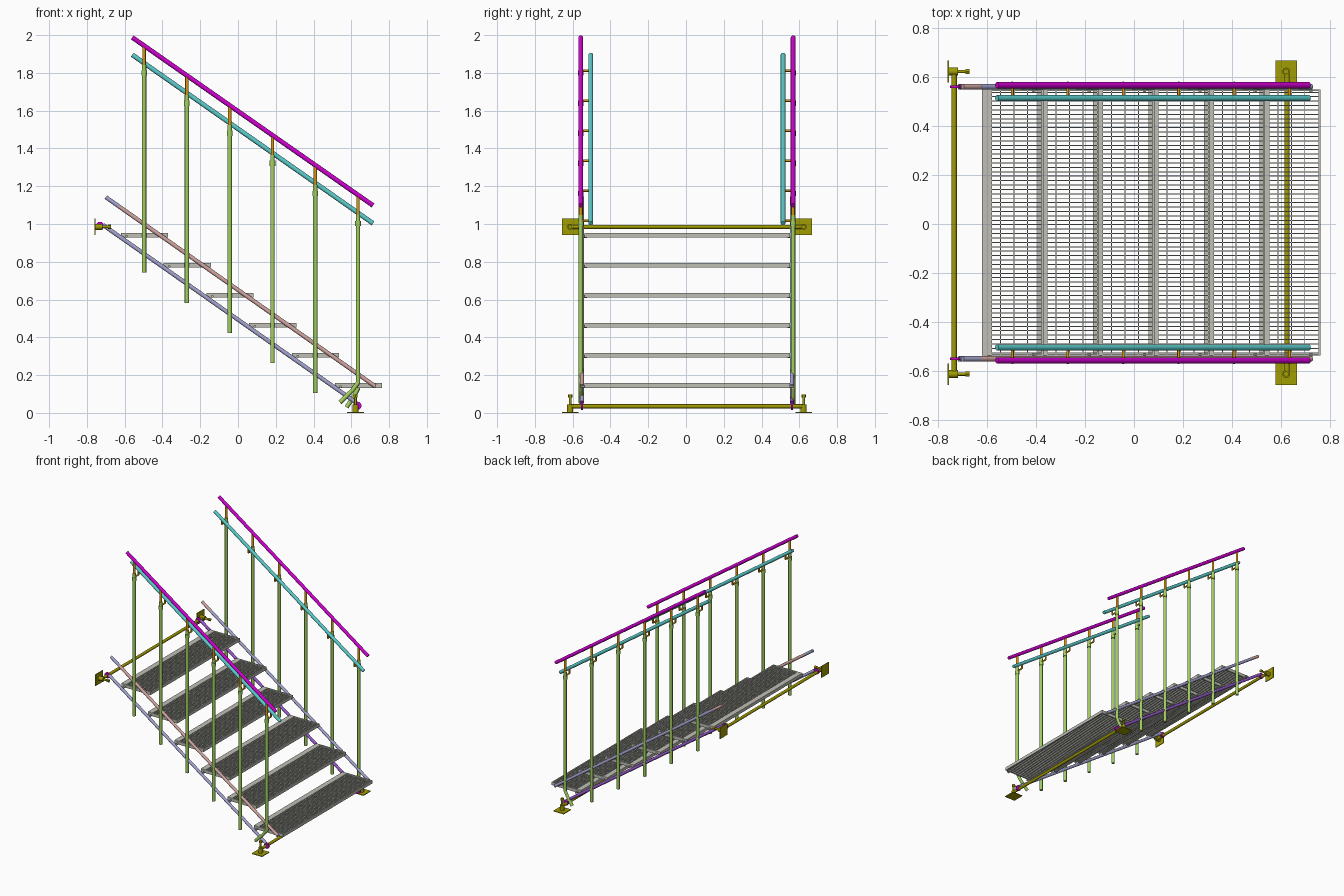
import bpy, bmesh, math
from mathutils import Vector, Matrix

cube = bpy.data.objects.get("Cube")
if cube:
    bpy.data.objects.remove(cube, do_unlink=True)


def material(name, r, g, b):
    m = bpy.data.materials.new(name)
    m.use_nodes = True
    col = [(c / 255) ** 2.2 for c in (r, g, b)] + [1]
    m.diffuse_color = col
    m.node_tree.nodes["Principled BSDF"].inputs["Base Color"].default_value = col
    return m


MAGENTA = material("magenta", 208, 0, 208)
TEAL = material("teal", 92, 204, 204)
GREEN = material("light green", 162, 208, 98)
ORANGE = material("orange", 220, 150, 20)
OLIVE = material("olive", 160, 155, 10)
GREY = material("galvanised grey", 190, 190, 182)
LAVENDER = material("lavender", 165, 165, 210)
PINK = material("dusty pink", 210, 165, 160)
PURPLE = material("purple", 150, 90, 205)


def tube(bm, a, b, r, sides=12):
    """Solid rod from a to b."""
    a, b = Vector(a), Vector(b)
    d = b - a
    rot = d.to_track_quat('Z', 'Y').to_matrix().to_4x4()
    bmesh.ops.create_cone(bm, cap_ends=True, segments=sides, radius1=r, radius2=r,
                          depth=d.length, matrix=Matrix.Translation((a + b) / 2) @ rot)


def box(bm, centre, size):
    bmesh.ops.create_cube(bm, size=1, matrix=Matrix.Translation(centre) @ Matrix.Diagonal((*size, 1)))


def finish(name, bm, mat):
    for f in bm.faces:
        f.smooth = True
    for e in bm.edges:
        e.smooth = e.calc_face_angle(0) < 0.7
    mesh = bpy.data.meshes.new(name)
    bm.to_mesh(mesh)
    bm.free()
    mesh.materials.append(mat)
    ob = bpy.data.objects.new(name, mesh)
    bpy.context.scene.collection.objects.link(ob)
    return ob


def rod(name, mat, r, *points):
    """Rod through several points, with round joints at the bends."""
    bm = bmesh.new()
    for a, b in zip(points, points[1:]):
        tube(bm, a, b, r)
    for p in points[1:-1]:
        bmesh.ops.create_uvsphere(bm, u_segments=12, v_segments=8, radius=r,
                                  matrix=Matrix.Translation(p))
    return finish(name, bm, mat)


COUNT, RUN, RISE = 6, 0.2265, 0.159
MID = 0.005            # centre line of the flight
POST_X = -0.497

# Grating tread: bearing bars, cross rods, end plates, back plate and nosing
bm = bmesh.new()
W, D, H = 1.082, 0.25, 0.024
BARS = 60
for i in range(BARS):
    box(bm, (D / 2, -W / 2 + W * (i + 0.5) / BARS, 0), (D, 0.004, H))
for x in (0.075, 0.13, 0.185):
    box(bm, (x, 0, H / 2 - 0.003), (0.004, W, 0.005))
for s in (-1, 1):
    box(bm, (D / 2, s * W / 2, 0), (D, 0.006, H))
    for x in (0.03, 0.21):
        tube(bm, (x, s * (W / 2 - 0.01), -0.006), (x, s * (W / 2 + 0.022), -0.006), 0.008, 6)
box(bm, (0.02, 0, 0.001), (0.04, W, H))
box(bm, (D - 0.004, 0, 0), (0.008, W, H))
tread = finish("tread", bm, GREY)
for i in range(COUNT):
    ob = tread if i == 0 else tread.copy()
    if i:
        bpy.context.scene.collection.objects.link(ob)
    ob.location = (-0.62 + RUN * i, MID + 0.001, 0.94 - RISE * i)

for side, s in (("right", -1), ("left", 1)):
    yr = MID + s * 0.562       # handrail and posts
    yt = MID + s * 0.509       # inner rail
    ys = MID + s * 0.556       # stringers
    yp = MID + s * 0.618       # fixing plates
    front = s < 0

    # Handrails
    rod(side + "_handrail", MAGENTA, 0.0125, (-0.56, yr, 1.988), (0.715, yr, 1.098))
    rod(side + "_inner_rail", TEAL, 0.0125, (-0.56, yt, 1.896), (0.715, yt, 1.003))

    # Stringers
    rod(side + "_upper_stringer", PINK if front else LAVENDER, 0.011,
        (-0.63, ys, 1.093), (0.725, ys, 0.142))
    rod(side + "_upper_stringer_end", LAVENDER if front else PINK, 0.011,
        (-0.70, ys, 1.142), (-0.63, ys, 1.093))
    rod(side + "_lower_stringer", LAVENDER if front else PURPLE, 0.011,
        (-0.715, ys, 0.995), (0.625, ys, 0.055))

    # Posts with their upper stems and inner rail arms
    for i in range(COUNT):
        x, dz = POST_X + RUN * i, -RISE * i
        top = 1.842 + dz
        if i < COUNT - 1:
            foot = [(x, yr, 0.742 + dz)]
        elif front:
            foot = [(x, yr, 0.16), (x - 0.03, yr, 0.12), (0.54, yr, 0.055)]
        else:
            foot = [(x, yr, 0.13), (x - 0.02, yr, 0.09), (0.575, yr, 0.03)]
        rod(f"{side}_post_{i + 1}", GREEN, 0.0115, (x, yr, top), *foot)
        rod(f"{side}_post_stem_{i + 1}", ORANGE, 0.009, (x, yr, top), (x, yr, 1.937 + dz))
        rod(f"{side}_post_collar_{i + 1}", GREEN, 0.015,
            (x, yr, 1.785 + dz), (x, yr, 1.812 + dz))
        rod(f"{side}_rail_arm_{i + 1}", ORANGE, 0.006,
            (x, yr, 1.812 + dz), (x, yt, 1.812 + dz), (x, yt, 1.845 + dz))

    # Wall fixing at the top: plate, socket and bolt
    bm = bmesh.new()
    box(bm, (-0.758, yp, 0.985), (0.006, 0.088, 0.088))
    tube(bm, (-0.758, yp, 0.985), (-0.718, yp, 0.985), 0.016)
    tube(bm, (-0.718, yp, 0.985), (-0.685, yp, 0.985), 0.007)
    tube(bm, (-0.688, yp, 0.985), (-0.672, yp, 0.985), 0.012, 6)
    tube(bm, (-0.735, yp, 0.985), (-0.735, yr, 0.985), 0.011)
    finish(side + "_wall_fixing", bm, OLIVE)

    # Floor fixing at the bottom
    bm = bmesh.new()
    box(bm, (0.622, yp, 0.003), (0.088, 0.088, 0.006))
    tube(bm, (0.622, yp, 0), (0.622, yp, 0.045), 0.016)
    tube(bm, (0.622, yp, 0.045), (0.622, yp, 0.085), 0.007)
    tube(bm, (0.622, yp, 0.082), (0.622, yp, 0.098), 0.012, 6)
    tube(bm, (0.625, yp, 0.035), (0.625, yr, 0.035), 0.011)
    finish(side + "_floor_fixing", bm, OLIVE)

    # Pivot discs joining the stringers to the cross tubes
    for label, x, z in (("upper", -0.73, 0.99), ("lower", 0.632, 0.038)):
        rod(f"{side}_{label}_pivot", MAGENTA, 0.022, (x, ys - 0.005, z), (x, ys + 0.005, z))

# Cross tubes
rod("upper_cross_tube", OLIVE, 0.011, (-0.735, MID - 0.562, 0.985), (-0.735, MID + 0.562, 0.985))
rod("lower_cross_tube", OLIVE, 0.011, (0.625, MID - 0.562, 0.035), (0.625, MID + 0.562, 0.035))
